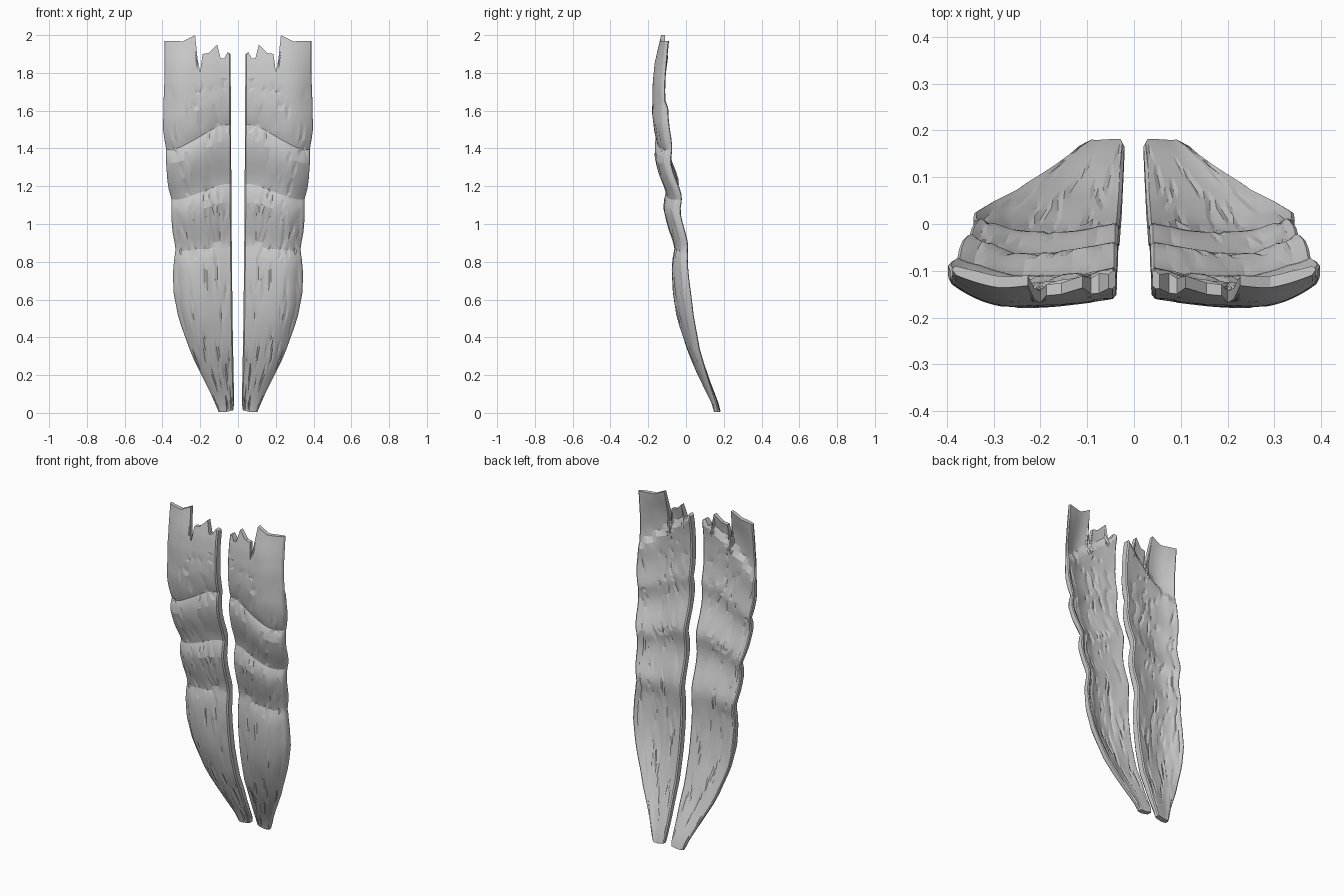
import bpy, bmesh, math, random
from mathutils import Vector, noise

if "Cube" in bpy.data.objects:
    bpy.data.objects.remove(bpy.data.objects["Cube"])

random.seed(4)


def lerp_table(table, t):
    """Linear lookup in a list of (position, value) pairs."""
    if t <= table[0][0]:
        return table[0][1]
    for (a, va), (b, vb) in zip(table, table[1:]):
        if t <= b:
            return va + (vb - va) * (t - a) / (b - a)
    return table[-1][1]


# Profiles along the height
outer_x = [(0, .10), (.1, .143), (.3, .243), (.5, .315), (.65, .343), (.78, .343),
           (.88, .33), (1.0, .35), (1.1, .352), (1.17, .352), (1.25, .372),
           (1.4, .382), (1.46, .380), (1.55, .398), (1.8, .388), (2, .388)]
inner_x = [(0, .03), (.03, .02), (.5, .029), (1.0, .034), (2, .04)]
front_y = [(0, .148), (.05, .135), (.2, .063), (.35, -.002), (.5, -.047), (.65, -.070),
           (.78, -.076), (.84, -.068), (.87, -.062), (.91, -.070), (1.0, -.100),
           (1.08, -.118), (1.13, -.117), (1.17, -.105), (1.21, -.115), (1.3, -.150),
           (1.38, -.167), (1.43, -.166), (1.46, -.155), (1.50, -.168), (1.6, -.180),
           (1.75, -.176), (1.85, -.165), (1.92, -.150), (2, -.132)]
bend = [(0, .1), (.2, .4), (.5, 1), (.75, 1.05), (.87, .7), (1, 1), (1.17, 1),
        (1.6, 1), (1.85, .75), (2, .5)]
fold_slope = [(.5, 0), (.87, .02), (1.17, .08), (1.46, .13), (1.7, .08)]
torn_top = [(.04, 1.90), (.055, 1.91), (.075, 1.875), (.092, 1.875), (.11, 1.95),
            (.155, 1.905), (.187, 1.90), (.2, 1.805), (.213, 1.87), (.226, 2.0),
            (.29, 1.967), (.386, 1.97)]

# Rows packed around the creases, columns packed around the torn points
rows = [.005, .05, .1] + [.16 + .06 * i for i in range(11)]
rows += [.81, .84, .87, .895, .93, .98, 1.03, 1.08, 1.12, 1.15, 1.17, 1.195, 1.23,
         1.28, 1.33, 1.38, 1.42, 1.445, 1.46, 1.48, 1.51, 1.56, 1.6, 1.63, 1.66]
TOP_ROWS = 10
xs = sorted({x for x, _ in torn_top} | {.125, .14, .17, .245, .26, .275, .305, .32,
                                         .335, .35, .362, .374})
us = [(x - .04) / .346 for x in xs]
NR, NC = len(rows) + TOP_ROWS, len(us)


def grain(count):
    """Short upright slits, stored as groove depth per grid vertex."""
    depth = {}
    for _ in range(count):
        c, r = random.randrange(2, NC - 2), random.randrange(1, NR - 8)
        for k in range(random.randint(1, 2)):
            depth[r + k, c] = random.uniform(.003, .006)
    return depth


def panel_point(r, c):
    """Front and back surface positions at one grid vertex."""
    u = us[c]
    tilt = .5 * math.sin((u - .5) * math.pi)
    ripple = .008 * noise.noise(Vector((u * 3, 5, 0)))
    if r < len(rows):
        zn = rows[r]
        z = zn - lerp_table(fold_slope, zn) * tilt
        if .5 < zn:
            z += ripple
        if r == 0 and u < .5:
            z += .008 * (1 - u * 2)
    else:
        f = (r - len(rows) + 1) / TOP_ROWS
        z0 = rows[-1] - lerp_table(fold_slope, rows[-1]) * tilt + ripple
        z = zn = z0 + (lerp_table(torn_top, xs[c]) - z0) * f
    a, b = lerp_table(inner_x, z), lerp_table(outer_x, zn)
    x = a + (b - a) * u
    curve = .022 * ((.6 - u) / .6) ** 2 if u < .6 else .058 * ((u - .6) / .4) ** 2
    curve *= lerp_table(bend, zn)
    lump = .008 * noise.noise(Vector((x * 9, z * 6, 0)))
    y = lerp_table(front_y, zn) + curve + lump * .5
    # back: softened folds, dropping to a thin layer above a slanted ridge
    soft = sum(lerp_table(front_y, zn + d) for d in (-.03, 0, .03)) / 3
    above = z - (1.89 - .28 * u)
    thick = .049 - .025 * min(1, max(0, above / .04))
    thick *= .75 + .25 * min(1, (1 - u) / .15)
    thick *= lerp_table([(0, .65), (.3, .95), (.5, 1)], z)
    return x, y, max(y + .016, soft + curve + thick + lump), z


# Panel: front skin, back skin and rim
bm = bmesh.new()
front_cut, back_cut = grain(120), grain(120)
front, back = [], []
for r in range(NR):
    frow, brow = [], []
    for c in range(NC):
        x, yf, yb, z = panel_point(r, c)
        frow.append(bm.verts.new((x, yf + front_cut.get((r, c), 0), z)))
        brow.append(bm.verts.new((x, yb - back_cut.get((r, c), 0), z)))
    front.append(frow)
    back.append(brow)

for r in range(NR - 1):
    for c in range(NC - 1):
        bm.faces.new((front[r][c], front[r][c + 1], front[r + 1][c + 1], front[r + 1][c]))
        bm.faces.new((back[r][c], back[r + 1][c], back[r + 1][c + 1], back[r][c + 1]))
    for c in (0, NC - 1):
        bm.faces.new((front[r][c], front[r + 1][c], back[r + 1][c], back[r][c]))
for c in range(NC - 1):
    for r in (0, NR - 1):
        bm.faces.new((front[r][c], front[r][c + 1], back[r][c + 1], back[r][c]))
bmesh.ops.recalc_face_normals(bm, faces=bm.faces[:])

# Soften the long side edges of the panel
side_edges = []
for skin in (front, back):
    for c in (0, NC - 1):
        for r in range(NR - 1):
            side_edges.append(bm.edges.get((skin[r][c], skin[r + 1][c])))
bmesh.ops.bevel(bm, geom=side_edges, offset=.007, segments=1, affect='EDGES')
bmesh.ops.triangulate(bm, faces=bm.faces[:])

mesh = bpy.data.meshes.new("torn_panels")
bm.to_mesh(mesh)
bm.free()
panels = bpy.data.objects.new("torn_panels", mesh)
bpy.context.collection.objects.link(panels)

# Matching panel on the other side
mirror = panels.modifiers.new("mirror", 'MIRROR')
mirror.use_axis = (True, False, False)

# Soft folds, crisp slits and rims
bpy.context.view_layer.objects.active = panels
panels.select_set(True)
bpy.ops.object.shade_smooth_by_angle(angle=math.radians(15))
